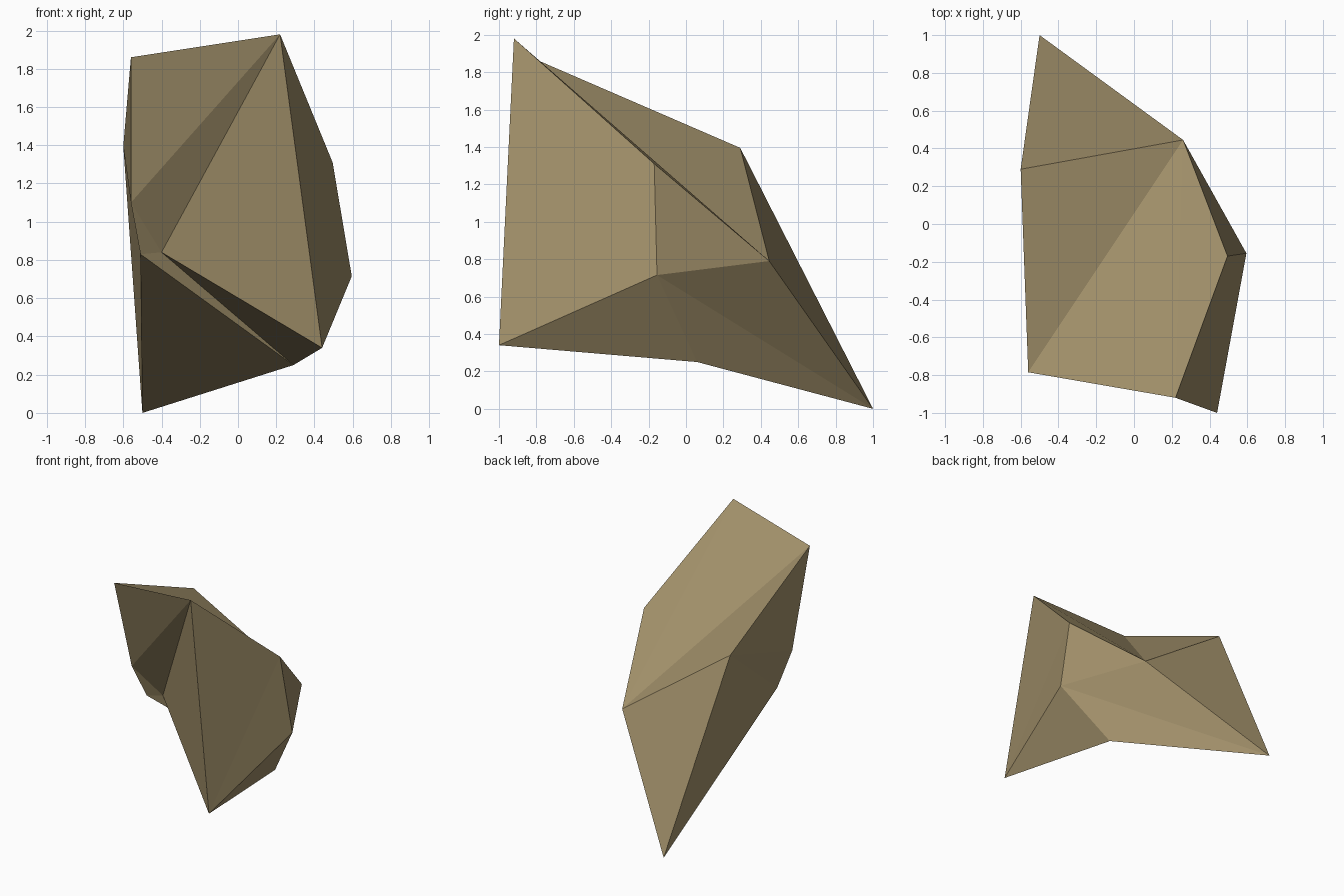
import bpy, bmesh

if "Cube" in bpy.data.objects:
    bpy.data.objects.remove(bpy.data.objects["Cube"])

# Corner points of the faceted boulder
P = {
    "A": (0.22, -0.92, 1.98), "B": (-0.56, -0.785, 1.86), "C": (-0.60, 0.29, 1.395),
    "D": (-0.50, 1.00, 0.00), "E": (0.26, 0.445, 0.79), "F": (0.495, -0.17, 1.31),
    "G": (0.595, -0.155, 0.715), "H": (0.44, -1.00, 0.34), "I": (0.29, 0.06, 0.25),
    "J": (-0.40, -0.39, 0.84), "K": (-0.51, -0.44, 0.83), "L": (-0.56, -0.56, 1.10),
}
# Facets: top and back, right side, underside, hollow front, left side
FACETS = ("AFE AEB BEC CED EFG AHF FHG GHI GID GDE "
          "IHJ IJK IKD AJH ALJ ABL LKJ BCL CKL CDK").split()

bm = bmesh.new()
verts = {k: bm.verts.new(co) for k, co in P.items()}
for f in FACETS:
    bm.faces.new([verts[k] for k in f])
bmesh.ops.recalc_face_normals(bm, faces=bm.faces[:])

mesh = bpy.data.meshes.new("boulder")
bm.to_mesh(mesh)
bm.free()
rock = bpy.data.objects.new("boulder", mesh)
bpy.context.collection.objects.link(rock)

# Single flat khaki stone colour
stone = bpy.data.materials.new("khaki stone")
stone.diffuse_color = (0.36, 0.28, 0.145, 1)
stone.use_nodes = True
stone.node_tree.nodes["Principled BSDF"].inputs["Base Color"].default_value = stone.diffuse_color
mesh.materials.append(stone)
